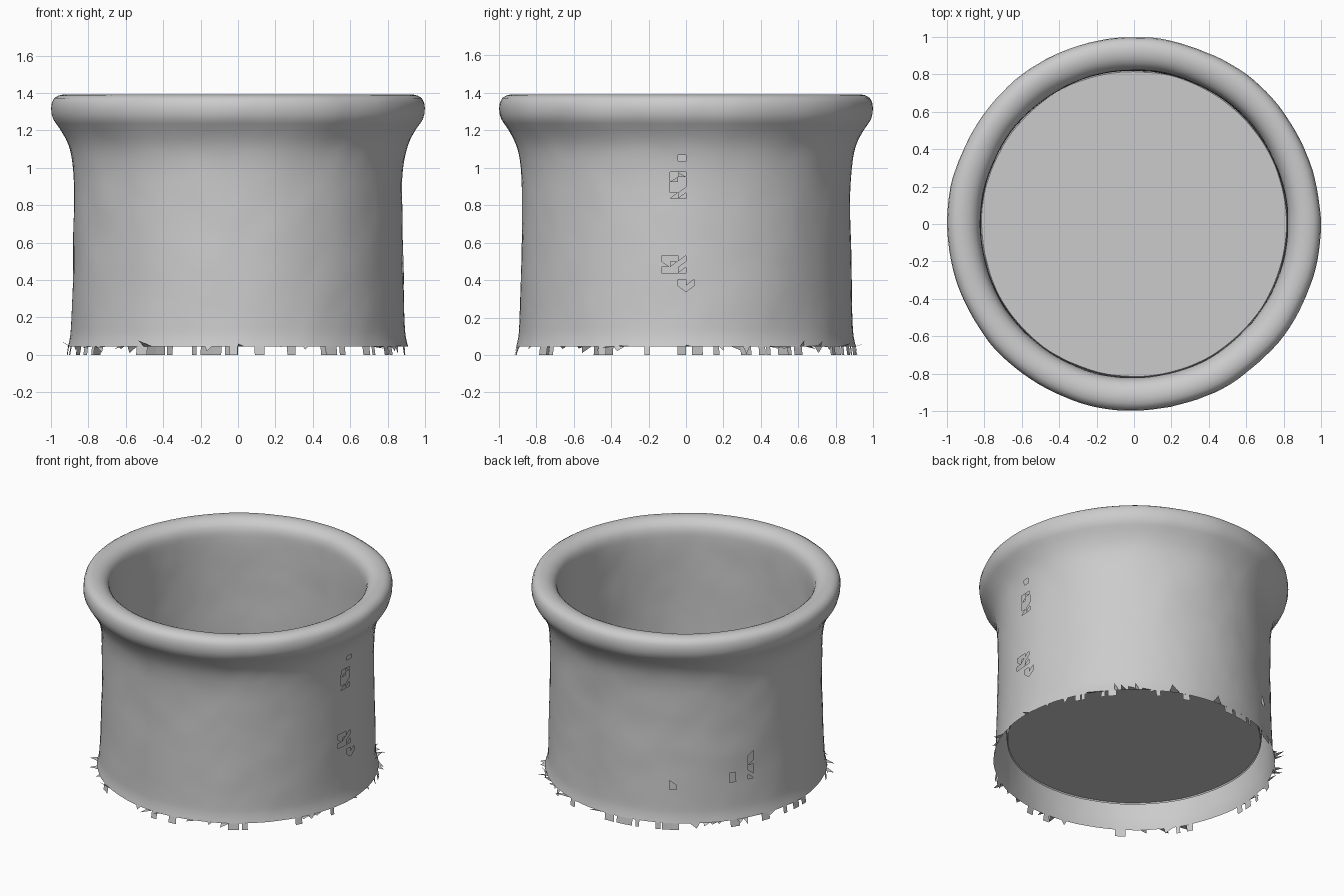
import bpy, bmesh, math, random
from mathutils import Vector, noise

random.seed(4)
SEG = 128

cube = bpy.data.objects.get("Cube")
if cube:
    bpy.data.objects.remove(cube)

clay = bpy.data.materials.new("grey_clay")
clay.use_nodes = True
GREY = (0.6, 0.6, 0.6, 1)
clay.diffuse_color = GREY
clay.node_tree.nodes["Principled BSDF"].inputs["Base Color"].default_value = GREY


def smooth_profile(pts, step=0.03):
    """Catmull-Rom curve through (radius, height) points."""
    p = [Vector(q) for q in pts]
    p = [2 * p[0] - p[1]] + p + [2 * p[-1] - p[-2]]
    out = []
    for a, b, c, d in zip(p, p[1:], p[2:], p[3:]):
        n = max(2, round((c - b).length / step))
        for i in range(n):
            t = i / n
            out.append(0.5 * (2 * b + (c - a) * t + (2 * a - 5 * b + 4 * c - d) * t * t
                              + (3 * b - a - 3 * c + d) * t ** 3))
    return out + [p[-2]]


def point(radius, angle, z):
    return Vector((radius * math.cos(angle), radius * math.sin(angle), z))


def wobble(co):
    """Uneven hand-made surface: broad lumps plus fine upright ripples."""
    ripple = noise.noise(Vector((co.x * 14, co.y * 14, co.z * 7)))
    k = 1 + 0.005 * noise.noise(co * 4) + 0.002 * ripple
    return Vector((co.x * k, co.y * k, co.z))


def finish(bm, name, angle=40):
    mesh = bpy.data.meshes.new(name)
    bm.to_mesh(mesh)
    bm.free()
    mesh.materials.append(clay)
    ob = bpy.data.objects.new(name, mesh)
    bpy.context.collection.objects.link(ob)
    bpy.ops.object.select_all(action='DESELECT')
    ob.select_set(True)
    bpy.context.view_layer.objects.active = ob
    bpy.ops.object.shade_smooth_by_angle(angle=math.radians(angle))


def lathe(bm, profile):
    """Spin a profile into rings joined by quads."""
    rings = [[bm.verts.new(wobble(point(r, math.tau * i / SEG, z))) for i in range(SEG)]
             for r, z in profile]
    for lo, hi in zip(rings, rings[1:]):
        for i in range(SEG):
            j = (i + 1) % SEG
            bm.faces.new((lo[i], lo[j], hi[j], hi[i]))
    return rings


# Pot: outer wall, rolled rim, inner wall and raised floor
PROFILE = [(0.908, 0.045), (0.896, 0.1), (0.89, 0.2), (0.882, 0.5), (0.878, 0.8),
           (0.884, 1.0), (0.908, 1.12), (0.955, 1.21), (0.988, 1.26), (0.998, 1.32),
           (0.982, 1.372), (0.935, 1.392), (0.885, 1.385), (0.848, 1.36), (0.828, 1.32),
           (0.821, 1.24), (0.82, 1.0), (0.822, 0.6), (0.824, 0.22), (0.815, 0.195)]
bm = bmesh.new()
rings = lathe(bm, smooth_profile(PROFILE))
bm.faces.new(rings[-1])

# Small tears in the outer wall: angle in degrees, low z, high z, half width
TEARS = [(-3, 0.85, 0.97, 2), (-3, 1.03, 1.08, 2), (-4, 0.43, 0.53, 4),
         (0, 0.34, 0.41, 2), (152, 0.3, 0.5, 1.4), (146, 0.3, 0.36, 1.4), (120, 0.27, 0.34, 1.4)]
torn = []
for f in bm.faces:
    c = f.calc_center_median()
    deg = math.degrees(math.atan2(c.y, c.x))
    if c.xy.length > 0.85 and any(abs(deg - a) < w and lo < c.z < hi for a, lo, hi, w in TEARS):
        torn.append(f)
# Leave a few ragged triangles standing in each tear
halves = bmesh.ops.triangulate(bm, faces=torn)["faces"]
bmesh.ops.delete(bm, geom=[f for f in halves if random.random() < 0.7], context='FACES')
finish(bm, "pot_body")

# Ragged shreds hanging from and flaring off the bottom edge
bm = bmesh.new()
step = math.tau / SEG
for i in range(SEG):
    a = i * step
    b = a + step * random.uniform(0.5, 1.6)
    top = [wobble(point(0.908, t, 0.045)) for t in (a, b)]
    kind = random.random()
    if kind < 0.17:
        low = [point(0.915, b, 0), point(0.915, a, 0)]
    elif kind < 0.3:
        low = [point(0.915, random.uniform(a, b), random.uniform(0, 0.03))]
    elif kind < 0.55:
        low = [point(random.uniform(0.93, 0.98), a, random.uniform(0.03, 0.08))]
    else:
        continue
    bm.faces.new([bm.verts.new(v) for v in top + low])
finish(bm, "frayed_bottom_edge", 10)
